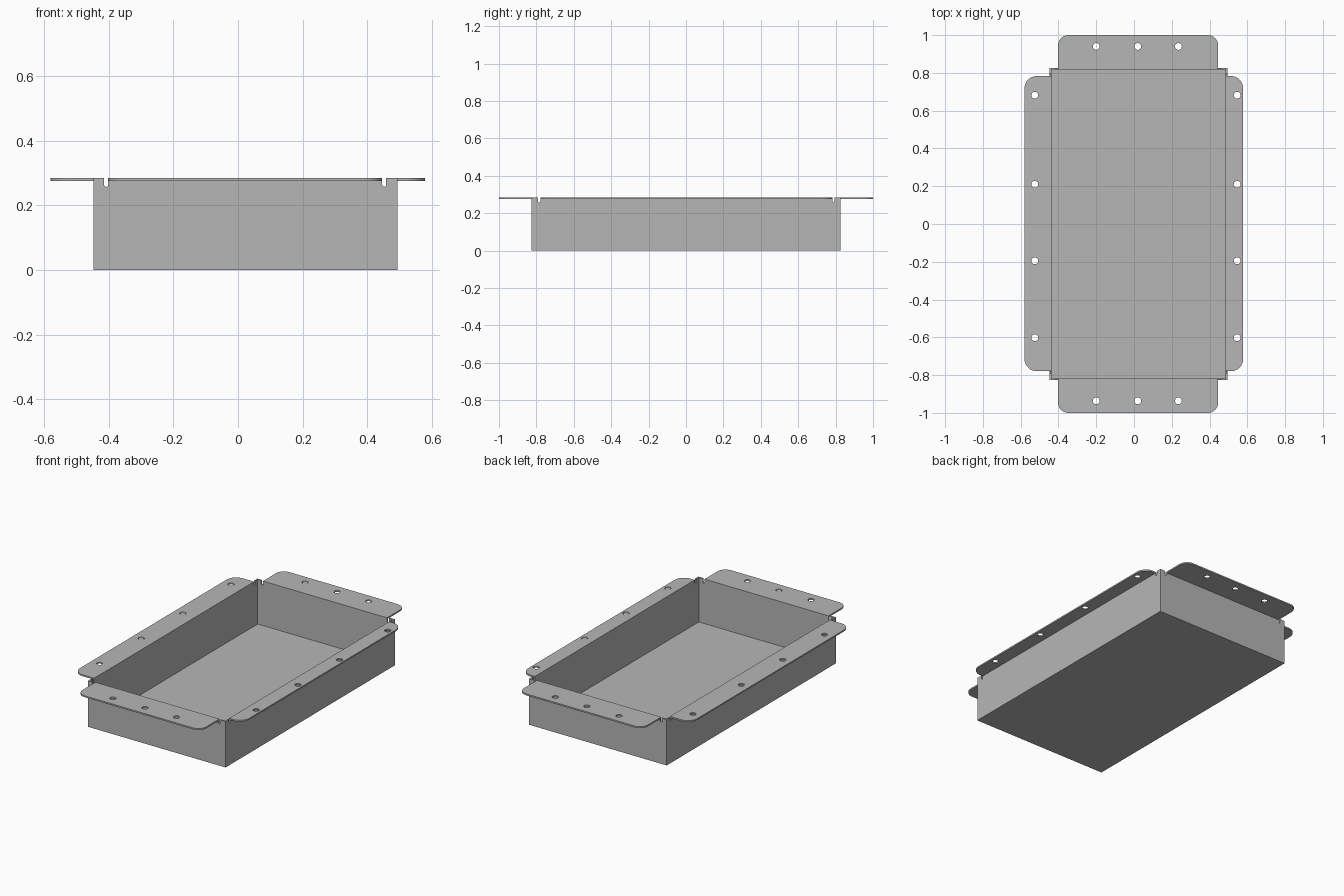
import bpy, bmesh
from math import sin, cos, pi
from mathutils import Matrix, Vector

cube = bpy.data.objects.get("Cube")
if cube:
    bpy.data.objects.remove(cube, do_unlink=True)

HEIGHT, SHEET = 0.284, 0.009
LEFT, RIGHT, DEPTH = 0.494, -0.447, 0.827
NOTCH, NOTCH_FLOOR = 0.012, 0.257

steel = bpy.data.materials.new("grey_steel")
steel.use_nodes = True
GREY = (0.47, 0.47, 0.47, 1)
steel.diffuse_color = GREY
steel.node_tree.nodes["Principled BSDF"].inputs["Base Color"].default_value = GREY


def arc(cx, cy, r, start, end, n):
    angles = [start + (end - start) * i / n for i in range(n + 1)]
    return [(cx + r * cos(a), cy + r * sin(a)) for a in angles]


def plate(name, loops, u, v, origin):
    """Sheet cut from 2D loops (outline, then holes) spanned by axes u and v."""
    curve = bpy.data.curves.new(name + "_profile", 'CURVE')
    curve.dimensions = '2D'
    curve.fill_mode = 'BOTH'
    curve.extrude = SHEET / 2
    for points in loops:
        spline = curve.splines.new('POLY')
        spline.points.add(len(points) - 1)
        for p, (a, b) in zip(spline.points, points):
            p.co = (a, b, 0, 1)
        spline.use_cyclic_u = True
    helper = bpy.data.objects.new(name + "_helper", curve)
    bpy.context.collection.objects.link(helper)
    graph = bpy.context.evaluated_depsgraph_get()
    mesh = bpy.data.meshes.new_from_object(helper.evaluated_get(graph))
    bpy.data.objects.remove(helper, do_unlink=True)
    bpy.data.curves.remove(curve)

    u, v = Vector(u), Vector(v)
    basis = Matrix((u, v, u.cross(v))).transposed().to_4x4()
    mesh.transform(Matrix.Translation(origin) @ basis)
    bm = bmesh.new()
    bm.from_mesh(mesh)
    bmesh.ops.remove_doubles(bm, verts=bm.verts, dist=1e-5)
    bmesh.ops.recalc_face_normals(bm, faces=bm.faces)
    bm.to_mesh(mesh)
    bm.free()
    mesh.name = name
    mesh.materials.clear()
    mesh.materials.append(steel)
    obj = bpy.data.objects.new(name, mesh)
    bpy.context.collection.objects.link(obj)
    bpy.ops.object.select_all(action='DESELECT')
    obj.select_set(True)
    bpy.context.view_layer.objects.active = obj
    bpy.ops.object.shade_smooth_by_angle()
    return obj


def wall_outline(start, end, a, b):
    """Wall with a round-bottomed relief notch just outside each flange end."""
    r = NOTCH / 2
    slot_b = arc(b + r, NOTCH_FLOOR + r, r, 0, -pi, 8)
    slot_a = arc(a - r, NOTCH_FLOOR + r, r, 0, -pi, 8)
    return ([(start, 0), (end, 0), (end, HEIGHT), (b + NOTCH, HEIGHT)] + slot_b
            + [(b, HEIGHT - SHEET), (a, HEIGHT - SHEET)] + slot_a
            + [(a - NOTCH, HEIGHT), (start, HEIGHT)])


def flange_outline(a, b, inner, tip, r):
    """Lip with its two outer corners rounded."""
    return ([(a, inner), (b, inner)] + arc(b - r, tip - r, r, 0, pi / 2, 10)
            + arc(a + r, tip - r, r, pi / 2, pi, 10))


# Floor
x0, x1, y1 = RIGHT + SHEET, LEFT - SHEET, DEPTH - SHEET
plate("floor", [[(x0, -y1), (x1, -y1), (x1, y1), (x0, y1)]],
      (1, 0, 0), (0, 1, 0), (0, 0, SHEET / 2))

# Walls with their bent-out flanges:
# name, along axis, outward axis, wall face, flange tip, wall span, flange span,
# hole line, hole positions, corner radius
X, Y = Vector((1, 0, 0)), Vector((0, 1, 0))
END_HOLES, SIDE_HOLES = (-0.2, 0.02, 0.235), (-0.602, -0.195, 0.21, 0.682)
END_SPAN, SIDE_SPAN = (-0.402, 0.446), (-0.779, 0.783)
SIDES = [
    ("front", X, -Y, DEPTH, 1.0, (RIGHT, LEFT), END_SPAN, 0.936, END_HOLES, 0.055),
    ("back", X, Y, DEPTH, 1.0, (RIGHT, LEFT), END_SPAN, 0.94, END_HOLES, 0.055),
    ("left", Y, X, LEFT, 0.578, (-y1, y1), SIDE_SPAN, 0.546, SIDE_HOLES, 0.065),
    ("right", Y, -X, -RIGHT, 0.58, (-y1, y1), SIDE_SPAN, 0.525, SIDE_HOLES, 0.065),
]
for name, along, out, face, tip, span, lip, line, holes, radius in SIDES:
    plate(name + "_wall", [wall_outline(*span, *lip)],
          along, (0, 0, 1), out * (face - SHEET / 2))
    loops = [flange_outline(*lip, face - SHEET, tip, radius)]
    loops += [arc(h, line, 0.018, 0, 2 * pi, 24)[:-1] for h in holes]
    plate(name + "_flange", loops, along, out, (0, 0, HEIGHT - SHEET / 2))
